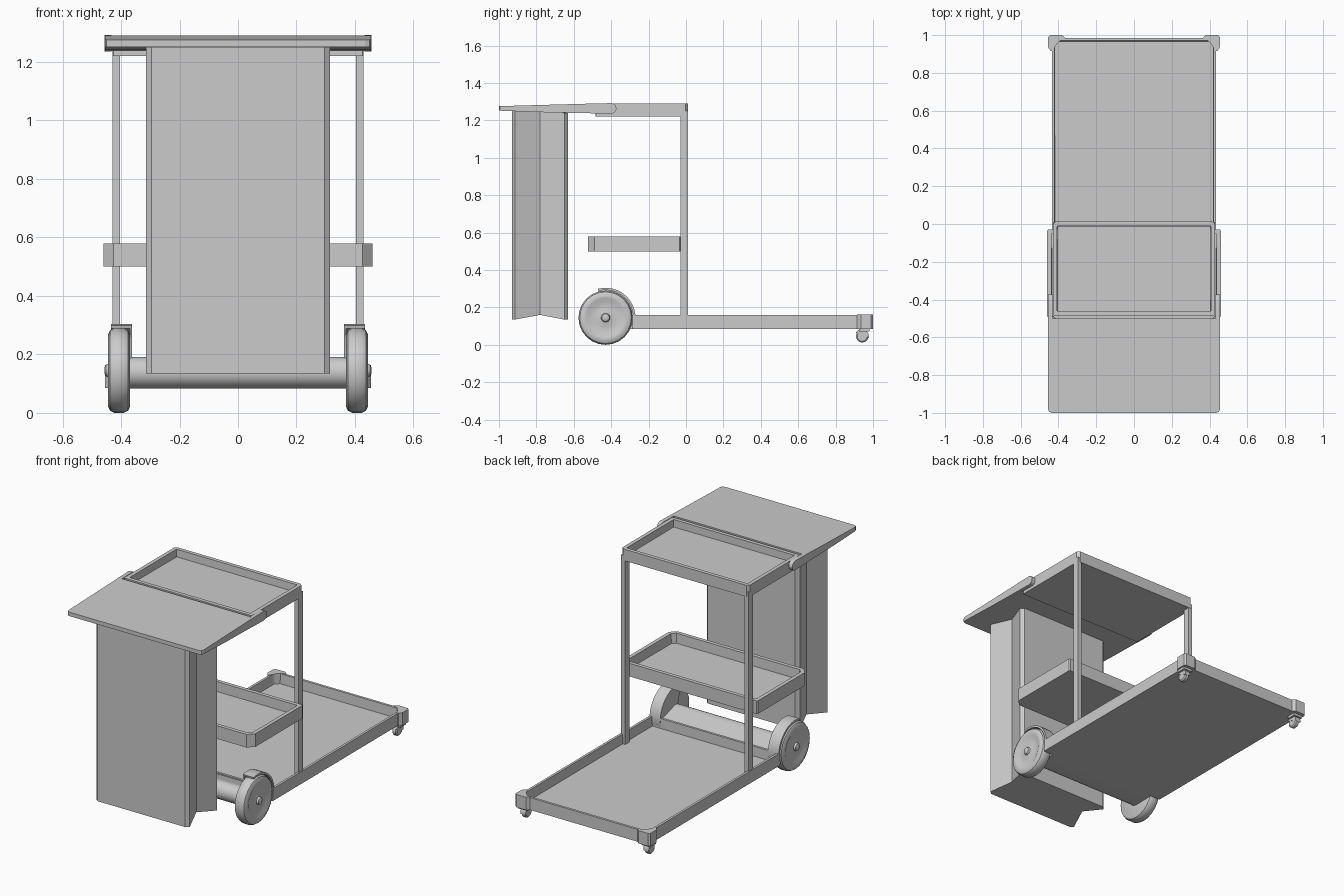
import bpy, bmesh
from math import pi, sin, cos, radians
from mathutils import Vector, Matrix

if "Cube" in bpy.data.objects:
    bpy.data.objects.remove(bpy.data.objects["Cube"])


def finish(bm, name, smooth=False):
    bmesh.ops.recalc_face_normals(bm, faces=bm.faces)
    me = bpy.data.meshes.new(name)
    bm.to_mesh(me)
    bm.free()
    ob = bpy.data.objects.new(name, me)
    bpy.context.collection.objects.link(ob)
    if smooth:
        bpy.ops.object.select_all(action='DESELECT')
        bpy.context.view_layer.objects.active = ob
        ob.select_set(True)
        bpy.ops.object.shade_smooth_by_angle(angle=radians(35))
    return ob


def prism(name, pts, a, b, axis='z', smooth=False):
    """Extrude a 2D outline: (x, y) along z, or (y, z) along x."""
    bm = bmesh.new()
    place = (lambda p, t: (p[0], p[1], t)) if axis == 'z' else (lambda p, t: (t, p[0], p[1]))
    lo = [bm.verts.new(place(p, a)) for p in pts]
    hi = [bm.verts.new(place(p, b)) for p in pts]
    bm.faces.new(lo)
    bm.faces.new(hi)
    n = len(pts)
    for i in range(n):
        j = (i + 1) % n
        bm.faces.new((lo[i], lo[j], hi[j], hi[i]))
    return finish(bm, name, smooth)


def box(name, x0, x1, y0, y1, z0, z1):
    return prism(name, [(x0, y0), (x1, y0), (x1, y1), (x0, y1)], z0, z1)


def tray(name, pts, z0, z1, rim, floor):
    """Solid outline with its top face inset and sunk to form a rim."""
    ob = prism(name, pts, z0, z1)
    bm = bmesh.new()
    bm.from_mesh(ob.data)
    top = max(bm.faces, key=lambda f: f.normal.z)
    bmesh.ops.inset_individual(bm, faces=[top], thickness=rim)
    bmesh.ops.inset_individual(bm, faces=[top], thickness=0.003)
    for v in top.verts:
        v.co.z = floor
    bm.to_mesh(ob.data)
    bm.free()
    return ob


def cut_rect(x, y0, y1, c0, c1):
    """Rectangle outline with cut front (c0) and back (c1) corners."""
    return [(-x + c0, y0), (x - c0, y0), (x, y0 + c0), (x, y1 - c1),
            (x - c1, y1), (-x + c1, y1), (-x, y1 - c1), (-x, y0 + c0)]


def lathe(name, profile, y, z, steps=24):
    """Spin an (x, radius) profile about a sideways axle."""
    bm = bmesh.new()
    vs = [bm.verts.new((x, y, z + r)) for x, r in profile]
    es = [bm.edges.new(p) for p in zip(vs, vs[1:])]
    bmesh.ops.spin(bm, geom=vs + es, cent=(0, y, z), axis=(1, 0, 0),
                   angle=2 * pi, steps=steps)
    bmesh.ops.remove_doubles(bm, verts=bm.verts, dist=1e-4)
    return finish(bm, name, True)


def mirror(ob):
    """Add the matching part on the other side of the cart."""
    bm = bmesh.new()
    bm.from_mesh(ob.data)
    geom = bm.verts[:] + bm.edges[:] + bm.faces[:]
    new = bmesh.ops.duplicate(bm, geom=geom)['geom']
    bmesh.ops.scale(bm, vec=(-1, 1, 1), verts=[g for g in new if isinstance(g, bmesh.types.BMVert)])
    bmesh.ops.reverse_faces(bm, faces=[g for g in new if isinstance(g, bmesh.types.BMFace)])
    bm.to_mesh(ob.data)
    bm.free()


def arc(cy, cz, r, a0, a1, n):
    return [(cy + r * cos(radians(a0 + (a1 - a0) * i / n)),
             cz + r * sin(radians(a0 + (a1 - a0) * i / n))) for i in range(n + 1)]


# the three trays
tray("base_tray", cut_rect(0.435, -0.29, 0.985, 0.005, 0.015), 0.085, 0.16, 0.016, 0.1)
tray("middle_shelf", cut_rect(0.46, -0.525, -0.03, 0.035, 0.005), 0.5, 0.58, 0.025, 0.52)
tray("top_tray", cut_rect(0.43, -0.485, 0.012, 0.005, 0.015), 1.22, 1.29, 0.025, 1.245)

# uprights
mirror(box("upright_post", 0.403, 0.43, -0.03, 0.01, 0.09, 1.25))

# axle housing blending into the base tray
WY, WZ = -0.43, 0.145
prism("axle_housing", arc(WY + 0.01, 0.138, 0.054, 65, 270, 12) + [(-0.28, 0.086), (-0.28, 0.15)],
      -0.37, 0.37, 'x', True)

# large wheels with fenders
mirror(lathe("main_wheel", [(0.37, 0), (0.37, 0.125), (0.376, 0.138), (0.39, 0.145), (0.424, 0.145),
                            (0.437, 0.138), (0.445, 0.122), (0.444, 0.105), (0.434, 0.085),
                            (0.437, 0.045), (0.441, 0.024), (0.452, 0.02), (0.456, 0.012), (0.457, 0)],
             WY, WZ))
mirror(prism("fender", arc(WY, WZ, 0.16, 105, -20, 14) + arc(WY, WZ, 0.148, -20, 105, 14),
             0.363, 0.435, 'x', True))
mirror(prism("fender_side", [(WY, WZ)] + arc(WY, WZ, 0.155, -20, 105, 14), 0.363, 0.37, 'x', True))

# corner bumpers and small casters at the back
mirror(prism("corner_bumper", [(0.36, 0.982), (0.38, 1.0), (0.445, 1.0), (0.455, 0.99), (0.455, 0.935),
                               (0.44, 0.915), (0.428, 0.915), (0.415, 0.945), (0.39, 0.972)], 0.085, 0.163))
mirror(box("caster_mount", 0.385, 0.445, 0.925, 0.98, 0.07, 0.09))
mirror(prism("caster_hood", arc(0.94, 0.046, 0.038, -10, 150, 8), 0.397, 0.433, 'x', True))
mirror(lathe("caster_wheel", [(0.4, 0), (0.4, 0.027), (0.406, 0.034), (0.424, 0.034),
                              (0.43, 0.027), (0.43, 0)], 0.942, 0.046, 14))

# waste bag with folded-in sides
half = [(0.295, -0.93), (0.315, -0.915), (0.265, -0.78), (0.315, -0.65), (0.295, -0.63)]
bag = prism("waste_bag", half + [(-x, y) for x, y in reversed(half)], 0.135, 1.252)
for v in bag.data.vertices:
    if v.co.z > 1:
        v.co.z = 1.252 if v.co.y < -0.7 else 1.24
    elif abs(v.co.x) < 0.28:
        v.co.z = 0.16

# lid slab and its hinge arms
lid = prism("lid", [(-1.0, 1.252), (-0.75, 1.243), (-0.5, 1.238), (-0.5, 1.29), (-1.0, 1.276)],
            -0.455, 0.455, 'x')
bm = bmesh.new()
bm.from_mesh(lid.data)
corner = [e for e in bm.edges if all(v.co.y < -0.99 for v in e.verts)
          and abs(e.verts[0].co.x - e.verts[1].co.x) < 0.01]
bmesh.ops.bevel(bm, geom=corner, offset=0.02, segments=2, affect='EDGES', profile=0.5)
bm.to_mesh(lid.data)
bm.free()
mirror(prism("lid_arm", [(-0.51, 1.238)] + arc(-0.4, 1.264, 0.028, -90, 90, 8) + [(-0.51, 1.29)],
             0.432, 0.456, 'x', True))
